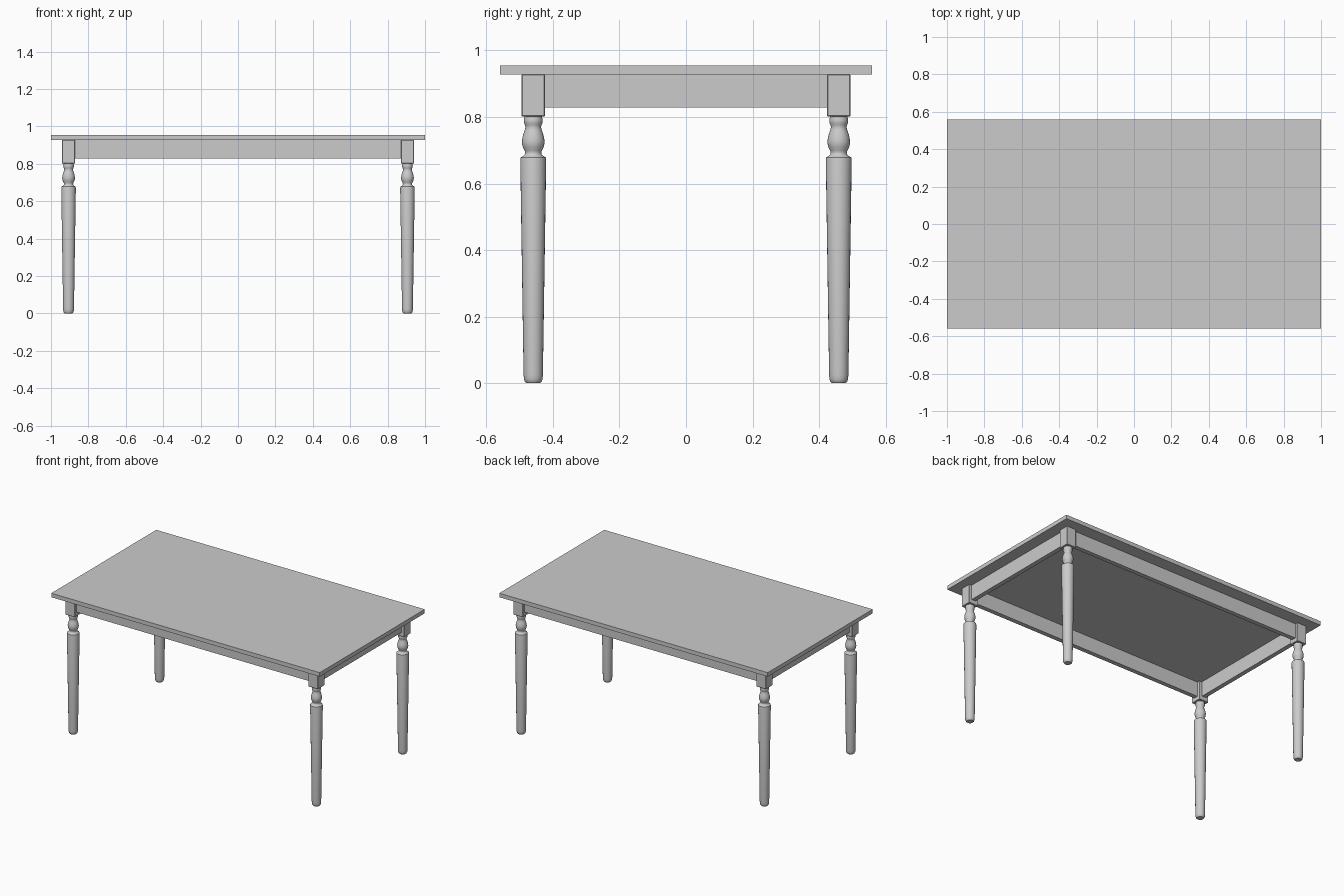
import bpy
import bmesh
import math

cube = bpy.data.objects.get("Cube")
if cube:
    bpy.data.objects.remove(cube, do_unlink=True)

# Single pale grey finish
grey = bpy.data.materials.new("pale grey")
grey.use_nodes = True
COLOUR = (0.6, 0.6, 0.6, 1)
grey.diffuse_color = COLOUR
grey.node_tree.nodes["Principled BSDF"].inputs["Base Color"].default_value = COLOUR

TOP, UNDER = 0.955, 0.928
LEG_X, LEG_Y = 0.906, 0.459
BLOCK = 0.07
RAIL = 0.03


def box(name, size, centre, bevel=0):
    bpy.ops.mesh.primitive_cube_add(size=1, location=centre)
    obj = bpy.context.object
    obj.name = name
    obj.scale = size
    bpy.ops.object.transform_apply(location=False, rotation=False, scale=True)
    obj.data.materials.append(grey)
    if bevel:
        mod = obj.modifiers.new("soft edges", 'BEVEL')
        mod.width = bevel
        mod.segments = 1
    return obj


def turned(name, profile, x, y, steps=24):
    """Spin a closed (radius, height) profile round the vertical axis."""
    bm = bmesh.new()
    verts = [bm.verts.new((r, 0, z)) for r, z in profile]
    edges = [bm.edges.new(pair) for pair in zip(verts, verts[1:])]
    bmesh.ops.spin(bm, geom=verts + edges, cent=(0, 0, 0), axis=(0, 0, 1),
                   angle=math.tau, steps=steps, use_merge=False)
    bmesh.ops.remove_doubles(bm, verts=bm.verts, dist=0.0002)
    bmesh.ops.recalc_face_normals(bm, faces=bm.faces)
    mesh = bpy.data.meshes.new(name)
    bm.to_mesh(mesh)
    bm.free()
    obj = bpy.data.objects.new(name, mesh)
    bpy.context.collection.objects.link(obj)
    obj.location = (x, y, 0)
    mesh.materials.append(grey)
    bpy.ops.object.select_all(action='DESELECT')
    bpy.context.view_layer.objects.active = obj
    obj.select_set(True)
    bpy.ops.object.shade_smooth_by_angle(angle=math.radians(40))


# Foot, tapered shaft, shoulder, neck, bulb, upper neck and collar
LEG = [(0, 0), (0.021, 0), (0.025, 0.004), (0.028, 0.013), (0.029, 0.026),
       (0.039, 0.672), (0.038, 0.678), (0.026, 0.686), (0.024, 0.692),
       (0.026, 0.699), (0.031, 0.709), (0.0335, 0.719), (0.034, 0.727),
       (0.0325, 0.738), (0.029, 0.751), (0.025, 0.762), (0.0235, 0.77),
       (0.025, 0.776), (0.028, 0.783), (0.0285, 0.79), (0.027, 0.797),
       (0.026, 0.805), (0, 0.805)]

# Table top
box("table_top", (2, 1.117, TOP - UNDER), (0, 0, (TOP + UNDER) / 2))

# Legs with square blocks
for side, sx in (("left", 1), ("right", -1)):
    for end, sy in (("front", -1), ("back", 1)):
        x, y = sx * LEG_X, sy * LEG_Y
        turned(f"{end}_{side}_leg", LEG, x, y)
        box(f"{end}_{side}_leg_block", (BLOCK, BLOCK, UNDER - 0.802),
            (x, y, (UNDER + 0.802) / 2), 0.002)

# Apron rails between the blocks
rail_z, rail_h = (UNDER + 0.829) / 2, UNDER - 0.829
for end, s in (("front", -1), ("back", 1)):
    box(f"{end}_apron", (2 * LEG_X - BLOCK + 0.01, RAIL, rail_h),
        (0, s * LEG_Y, rail_z))
for side, s in (("left", 1), ("right", -1)):
    box(f"{side}_apron", (RAIL, 2 * LEG_Y - BLOCK + 0.01, rail_h),
        (s * LEG_X, 0, rail_z))
